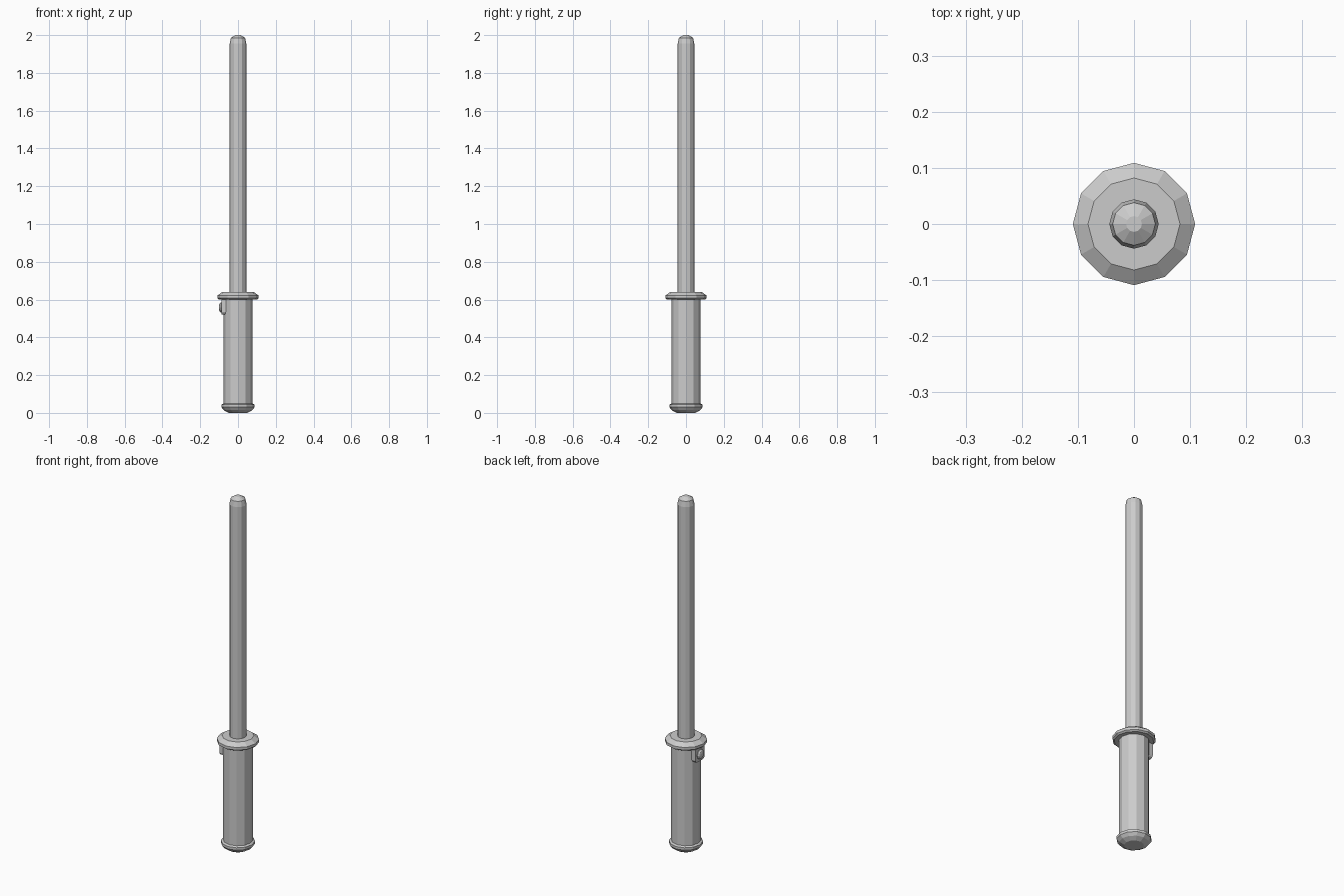
import bpy, bmesh
from math import cos, sin, pi
from mathutils import Matrix

if "Cube" in bpy.data.objects:
    bpy.data.objects.remove(bpy.data.objects["Cube"])

SIDES = 12


def finish(name, bm):
    bmesh.ops.recalc_face_normals(bm, faces=bm.faces)
    mesh = bpy.data.meshes.new(name)
    bm.to_mesh(mesh)
    bm.free()
    obj = bpy.data.objects.new(name, mesh)
    bpy.context.collection.objects.link(obj)
    return obj


def lathe(name, profile, sides=SIDES, place=Matrix()):
    """Closed, flat-faced turned part from (radius, height) pairs."""
    bm = bmesh.new()
    rings = [[bm.verts.new((r * cos(2 * pi * i / sides), r * sin(2 * pi * i / sides), z))
              for i in range(sides)] for r, z in profile]
    for a, b in zip(rings, rings[1:]):
        for i in range(sides):
            j = (i + 1) % sides
            bm.faces.new((a[i], a[j], b[j], b[i]))
    bm.faces.new(rings[0][::-1])
    bm.faces.new(rings[-1])
    bm.transform(place)
    return finish(name, bm)


# Turned parts along the main axis
lathe("pommel", [(0.05, 0), (0.075, 0.014), (0.088, 0.03), (0.088, 0.044), (0.077, 0.05)])
lathe("handle", [(0.077, 0.04), (0.077, 0.605)])
lathe("guard", [(0.100, 0.6), (0.109, 0.607), (0.109, 0.622), (0.082, 0.641)])
lathe("blade", [(0.044, 0.63), (0.044, 1.955), (0.038, 1.985), (0.014, 2.0)])

# Switch plate on the left side, with clipped lower corners
outline = [(0.041, 0.602), (-0.041, 0.602), (-0.041, 0.534), (-0.036, 0.525),
           (-0.027, 0.52), (0.027, 0.52), (0.036, 0.525), (0.041, 0.534)]
bm = bmesh.new()
face = bm.faces.new([bm.verts.new((-0.055, y, z)) for y, z in outline])
ext = bmesh.ops.extrude_face_region(bm, geom=[face], use_keep_orig=True)
moved = [v for v in ext["geom"] if isinstance(v, bmesh.types.BMVert)]
bmesh.ops.translate(bm, verts=moved, vec=(-0.033, 0, 0))
finish("switch_plate", bm)

# Domed push button facing -x
lathe("button", [(0.027, 0), (0.027, 0.008), (0.021, 0.015), (0.010, 0.018)], 12,
      Matrix.Translation((-0.083, 0, 0.558)) @ Matrix.Rotation(-pi / 2, 4, 'Y'))
